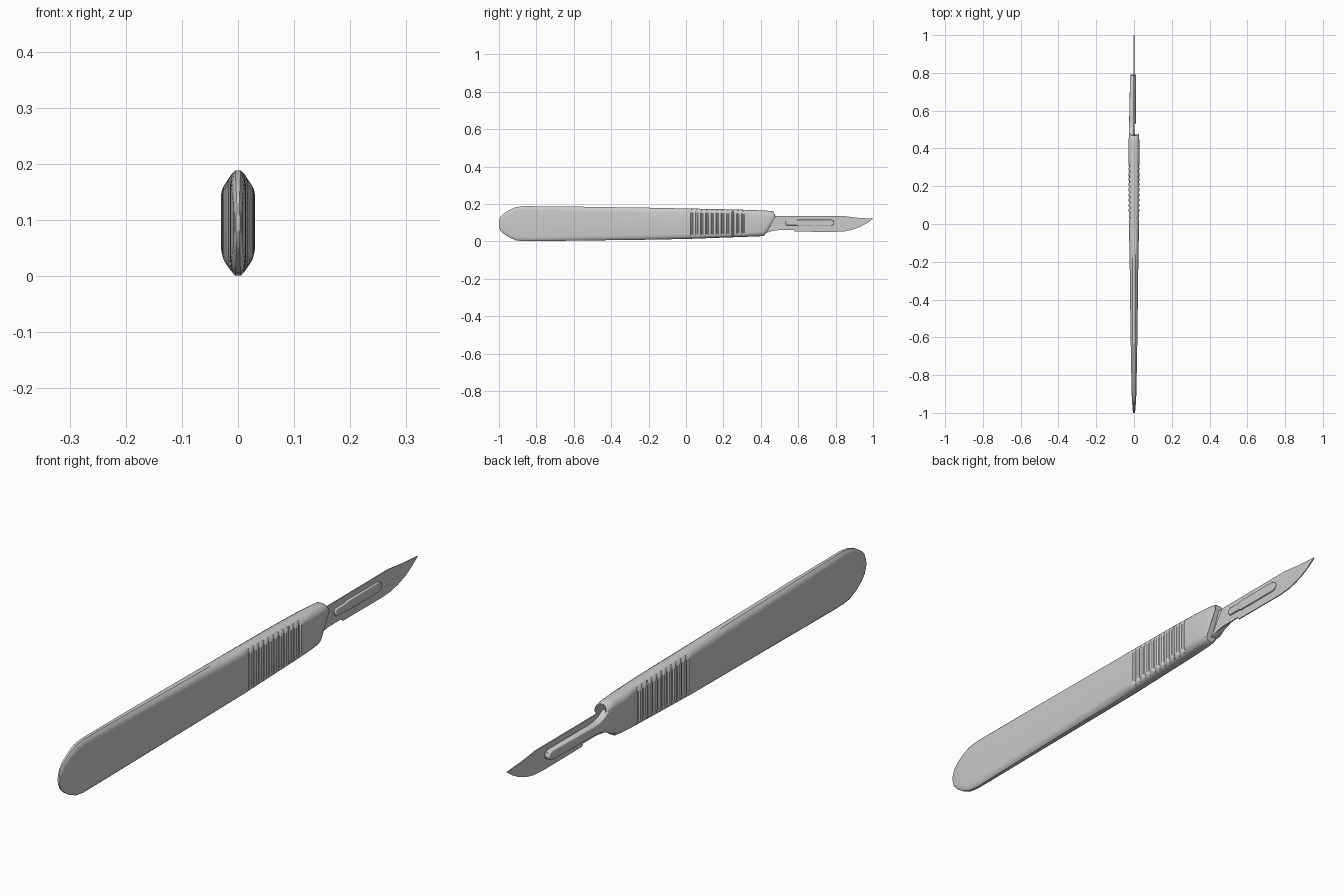
import bpy, bmesh, math

if "Cube" in bpy.data.objects:
    bpy.data.objects.remove(bpy.data.objects["Cube"])


def finish(name, bm, angle=30):
    bmesh.ops.recalc_face_normals(bm, faces=bm.faces)
    mesh = bpy.data.meshes.new(name)
    bm.to_mesh(mesh)
    bm.free()
    ob = bpy.data.objects.new(name, mesh)
    bpy.context.collection.objects.link(ob)
    bpy.ops.object.select_all(action='DESELECT')
    ob.select_set(True)
    bpy.context.view_layer.objects.active = ob
    bpy.ops.object.shade_smooth_by_angle(angle=math.radians(angle))
    return ob


def prism(name, outline, x_left, x_right, taper=0.0, bevel=0.0):
    """Extrude a (y, z) outline along x; taper pulls the left face in towards the tip."""
    bm = bmesh.new()
    y0 = min(p[0] for p in outline)
    left = [bm.verts.new((x_left + taper * (y - y0), y, z)) for y, z in outline]
    right = [bm.verts.new((x_right, y, z)) for y, z in outline]
    bm.faces.new(left)
    bm.faces.new(right[::-1])
    n = len(outline)
    for i in range(n):
        j = (i + 1) % n
        bm.faces.new((left[i], left[j], right[j], right[i]))
    ob = finish(name, bm)
    if bevel:
        m = ob.modifiers.new("soft_edges", 'BEVEL')
        m.width, m.segments = bevel, 3
        m.limit_method, m.angle_limit = 'ANGLE', math.radians(50)
    return ob


# Handle stations: y, bottom z, top z, half thickness
KEYS = [(-1.0, .078, .112, .004), (-.992, .058, .132, .006), (-.975, .041, .149, .008),
        (-.945, .021, .168, .010), (-.91, .006, .183, .012), (-.87, .001, .188, .013),
        (-.82, .001, .188, .014), (-.6, .004, .186, .018), (-.2, .009, .180, .023),
        (.0, .013, .176, .027), (.25, .022, .171, .030), (.37, .026, .167, .030),
        (.43, .027, .164, .028), (.456, .029, .162, .026), (.461, .034, .158, .022)]


def station(y):
    for a, b in zip(KEYS, KEYS[1:]):
        if y <= b[0]:
            t = (y - a[0]) / (b[0] - a[0])
            return [a[i] + t * (b[i] - a[i]) for i in (1, 2, 3)]
    return KEYS[-1][1:]


# Handle: lofted rounded-octagon sections, with grip grooves on both flats
rows = [(k[0], 0.0) for k in KEYS]
for i in range(11):
    c = .03 + .0275 * i
    rows += [(c - .007, 0), (c - .003, .0045), (c + .003, .0045), (c + .007, 0)]
rows.sort()
EDGE = [(1, 0), (.93, .38), (.72, .75), (.38, 1)]   # thickness share, edge height share

bm = bmesh.new()
rings = []
for y, depth in rows:
    lo, hi, w = station(y)
    mid, half = (lo + hi) / 2, (hi - lo) / 2
    d = min(.024, half * .6)
    quarter = [(w * fx - (depth if k < 2 else 0), half - d + d * fz)
               for k, (fx, fz) in enumerate(EDGE)]
    sec = quarter + [(-x, z) for x, z in quarter[::-1]]
    sec += [(-x, -z) for x, z in sec]
    # slanted front end
    slant = .65 * min(max((y - .33) / .11, 0), 1)
    ring = []
    for x, z in sec:
        yy = y + slant * z
        if y > .34:
            yy = min(yy, y + .02 - max(0, z - .035) * .5)
        ring.append(bm.verts.new((x, yy, mid + z)))
    rings.append(ring)
for a, b in zip(rings, rings[1:]):
    for i in range(len(a)):
        j = (i + 1) % len(a)
        bm.faces.new((a[i], a[j], b[j], b[i]))
bm.faces.new(rings[0])
bm.faces.new(rings[-1])
finish("handle", bm, 35)

# Tang: neck that leaves the handle on the left and carries the blade
prism("tang", [(.40, .045), (.445, .05), (.475, .068), (.51, .079), (.55, .082),
               (.775, .082), (.787, .088), (.793, .099), (.787, .111), (.775, .117),
               (.55, .117), (.52, .119), (.495, .126), (.475, .14), (.42, .145)],
      -.029, -.001, taper=.022, bevel=.005)

# Rail: raised rounded bar that locks through the blade slot
prism("rail", [(.537, .086), (.59, .086), (.60, .082), (.775, .082), (.787, .088),
               (.793, .099), (.787, .111), (.775, .117), (.60, .117),
               (.59, .113), (.537, .113), (.532, .10)],
      -.004, .010, bevel=.003)

# Blade: thin plate with slanted heel, straight back and curved belly
prism("blade", [(.43, .045), (.46, .055), (.50, .061), (.575, .061), (.583, .052),
                (.80, .051), (.85, .054), (.89, .063), (.93, .077), (.965, .096),
                (1.0, .121), (.92, .126), (.84, .136), (.49, .136)],
      -.0015, .0025)
